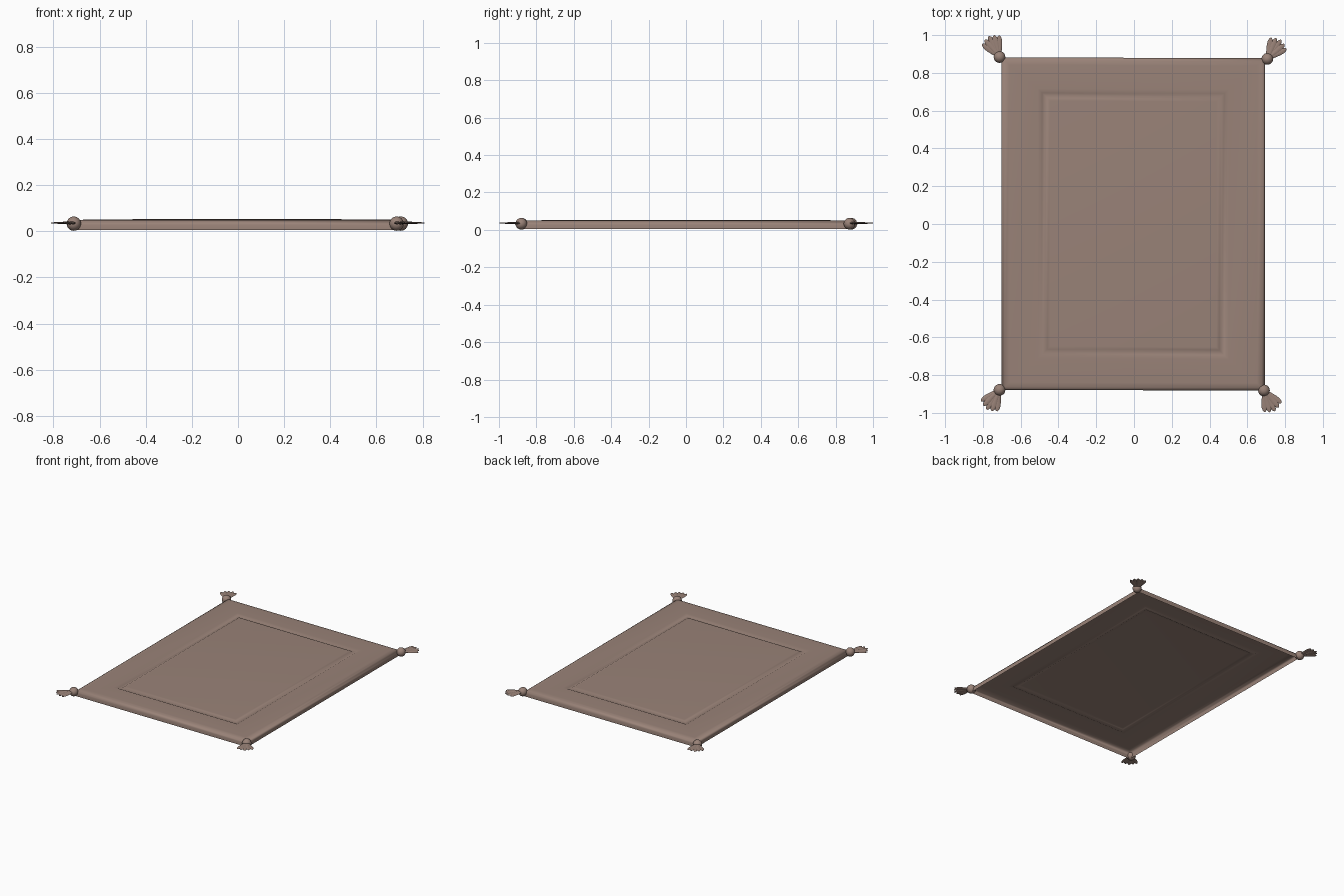
import bpy, bmesh, math
from mathutils import Matrix, Vector

if "Cube" in bpy.data.objects:
    bpy.data.objects.remove(bpy.data.objects["Cube"])

mat = bpy.data.materials.new("dusty brown cloth")
mat.diffuse_color = (0.32, 0.225, 0.187, 1)
mat.use_nodes = True
mat.node_tree.nodes["Principled BSDF"].inputs["Base Color"].default_value = mat.diffuse_color


def finish(bm, name, angle):
    me = bpy.data.meshes.new(name)
    bm.to_mesh(me)
    bm.free()
    me.materials.append(mat)
    ob = bpy.data.objects.new(name, me)
    bpy.context.collection.objects.link(ob)
    bpy.ops.object.select_all(action='DESELECT')
    ob.select_set(True)
    bpy.context.view_layer.objects.active = ob
    bpy.ops.object.shade_smooth_by_angle(angle=math.radians(angle))
    return ob


# Rug: one cloth sheet with a grooved frame and a turned-down rim, open underneath
levels = [(0.440, 0.650, 0.053), (0.455, 0.665, 0.052), (0.466, 0.676, 0.046),
          (0.482, 0.692, 0.046), (0.492, 0.702, 0.051), (0.505, 0.715, 0.052),
          (0.655, 0.840, 0.051), (0.680, 0.864, 0.049), (0.692, 0.875, 0.041),
          (0.697, 0.880, 0.028), (0.697, 0.880, 0.005)]
bm = bmesh.new()
loops = [[bm.verts.new((sx * x - 0.004, sy * y - 0.002 * sx, z))
          for sx, sy in ((-1, -1), (1, -1), (1, 1), (-1, 1))] for x, y, z in levels]
bm.faces.new(loops[0])
for a, b in zip(loops, loops[1:]):
    for i in range(4):
        j = (i + 1) % 4
        bm.faces.new((a[i], b[i], b[j], a[j]))
finish(bm, "rug", 60)


# Corner tassels: round knot and a flat fan of strands
def tassel(name, x, y, heading):
    z = 0.036
    bm = bmesh.new()
    bmesh.ops.create_uvsphere(bm, u_segments=20, v_segments=12, radius=0.031,
                              matrix=Matrix.Translation((x, y, 0.033)))
    finish(bm, name + "_knot", 40)
    bm = bmesh.new()
    for k in range(-2, 3):
        length = 0.124 - 0.005 * abs(k)
        spin = Matrix.Rotation(math.radians(heading + 13 * k), 4, 'Z')
        rings = []
        # half width and half thickness along each strand
        for t, w, h in ((0.12, 0.010, 0.008), (0.35, 0.013, 0.005), (0.6, 0.0155, 0.004),
                        (0.8, 0.015, 0.003), (0.93, 0.010, 0.003), (1.0, 0.003, 0.002)):
            ring = []
            for i in range(8):
                a = i * math.tau / 8
                p = spin @ Vector((t * length, w * math.cos(a), h * math.sin(a)))
                ring.append(bm.verts.new(p + Vector((x, y, z + 0.001 * (k % 2)))))
            rings.append(ring)
        for a, b in zip(rings, rings[1:]):
            for i in range(8):
                j = (i + 1) % 8
                bm.faces.new((a[i], a[j], b[j], b[i]))
        bm.faces.new(rings[0])
        bm.faces.new(rings[-1])
    bmesh.ops.recalc_face_normals(bm, faces=bm.faces)
    finish(bm, name + "_strands", 50)


tassel("back_left_tassel", -0.712, 0.884, 117)
tassel("back_right_tassel", 0.706, 0.874, 54)
tassel("front_left_tassel", -0.712, -0.878, 237)
tassel("front_right_tassel", 0.688, -0.881, 298)
